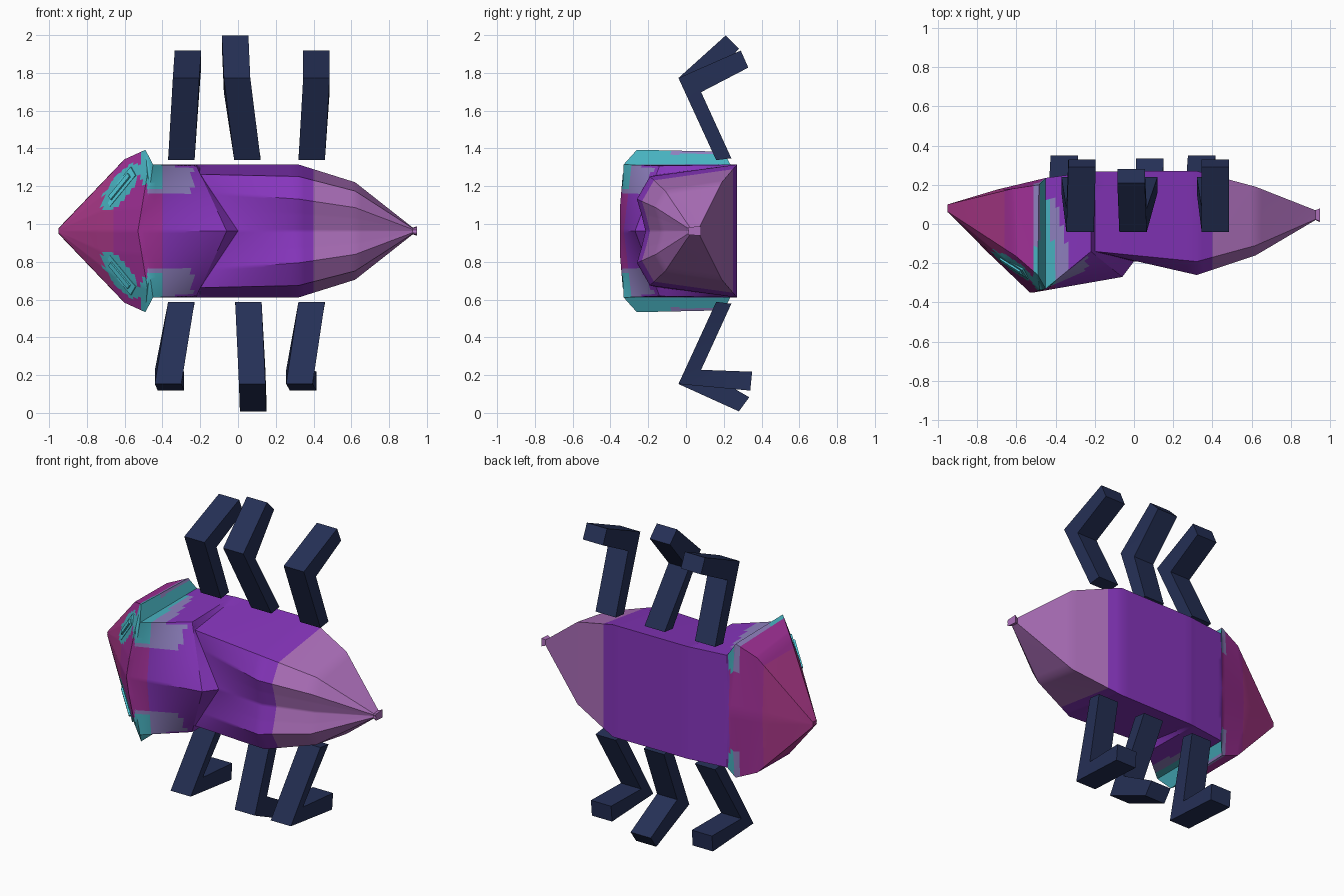
import bpy, bmesh
from mathutils import Vector

if "Cube" in bpy.data.objects:
    bpy.data.objects.remove(bpy.data.objects["Cube"])

MID = 0.963  # height of the mirror plane


def material(name, rgb):
    m = bpy.data.materials.new(name)
    m.use_nodes = True
    linear = [((c / 255 + 0.055) / 1.055) ** 2.4 for c in rgb] + [1]
    m.diffuse_color = linear
    m.node_tree.nodes["Principled BSDF"].inputs["Base Color"].default_value = linear
    return m


purple = material("purple", (134, 53, 188))
lavender = material("pale lavender", (174, 112, 188))
magenta = material("magenta", (160, 48, 150))
pink = material("deep pink", (170, 56, 136))
teal = material("teal", (72, 178, 192))
haze = material("grey lavender", (142, 128, 190))
cyan = material("bright cyan", (80, 200, 215))
navy = material("navy", (37, 48, 86))
body_materials = [purple, lavender, magenta, pink, teal, haze]


def finish(name, bm, materials):
    bmesh.ops.recalc_face_normals(bm, faces=bm.faces)
    mesh = bpy.data.meshes.new(name)
    bm.to_mesh(mesh)
    bm.free()
    for m in materials:
        mesh.materials.append(m)
    ob = bpy.data.objects.new(name, mesh)
    bpy.context.collection.objects.link(ob)
    bpy.ops.object.select_all(action="DESELECT")
    ob.select_set(True)
    bpy.context.view_layer.objects.active = ob
    bpy.ops.object.shade_smooth_by_angle(angle=0.5)


def bridge(bm, a, b):
    for i in range(len(a)):
        j = (i + 1) % len(a)
        bm.faces.new((a[i], a[j], b[j], b[i]))


# Half rings (x, y, height off the mirror plane) run from shell centre to belly centre
def tapered_ring(x, front, back, height):
    dip = height * 0.13
    return [(x, front + dip, 0), (x, front + dip / 2, height * 0.26),
            (x, front, height * 0.48), (x, front + dip * 1.5, height * 0.82),
            (x, back, height), (x, back, 0)]


def shield_ring(centre, edge, edge_height, back):
    start, end = Vector((*centre, 0)), Vector((*edge, edge_height))
    arc = [start.lerp(end, i / 3) for i in range(4)]
    return arc + [(edge[0], back, 0.352), (edge[0], back, 0)]


cheeks = [(-.74, -.15, 0), (-.72, -.155, .11), (-.665, -.175, .23),
          (-.6, -.165, .38), (-.62, .18, .36), (-.7, .175, 0)]
head_rim = [(-.53, -.35, 0), (-.51, -.35, .12), (-.48, -.335, .3),
            (-.49, -.26, .43), (-.485, .2, .42), (-.47, .23, 0)]
snout = tapered_ring(-.95, .06, .1, .015)
neck = shield_ring((-.5, -.347), (-.45, -.33), .352, .235)
shield_lip = shield_ring((-.06, -.27), (-.22, -.14), .345, .265)
shield_underside = shield_ring((0, -.19), (-.2, -.14), .3, .268)
abdomen = tapered_ring(.32, -.26, .27, .352)
rear = tapered_ring(.62, -.16, .19, .258)
tail_pinch = tapered_ring(.925, .02, .07, .018)
tail_knob = tapered_ring(.948, .01, .08, .025)
half_rings = [snout, cheeks, head_rim, neck, shield_lip, shield_underside,
              abdomen, rear, tail_pinch, tail_knob]

EYE = Vector((-.61, -.2, .23))
EYE_DIR = Vector((.13, -.085, .16)).normalized()
EYE_NORMAL = Vector((-.71, -.67, .23)).normalized()


def body_colour(c):
    x, y, h = c.x, c.y, abs(c.z - MID)
    if x > .4:
        return lavender
    # rim behind the flared head
    if -.51 < x < -.44 and h > .25 and y < .23:
        return teal if y < -.1 or x > -.478 else haze
    # glow round each eye
    p = Vector((x, y, h)) - EYE
    along = p.dot(EYE_DIR)
    across = (p - along * EYE_DIR).length
    if x < -.48 and y < -.08 and (along / .16) ** 2 + (across / .08) ** 2 < 1:
        return teal
    # fading patch on the shoulder
    if x > -.48 and h > .2 and y < .15:
        if x < -.4 - .1 * max(y + .25, 0) and h > .22:
            return teal
        if x < (-.24 if h < .34 else -.37 - .2 * y):
            return haze
    if x < -.66:
        return pink
    if x < (-.4 if y < -.1 else -.46):
        return magenta
    return purple


# Body lofted through the mirrored rings
bm = bmesh.new()
rings = []
for half in half_rings:
    mirrored = [(x, y, -h) for x, y, h in half[-2:0:-1]]
    rings.append([bm.verts.new((x, y, MID + h)) for x, y, h in half + mirrored])
for a, b in zip(rings, rings[1:]):
    bridge(bm, a, b)
bmesh.ops.subdivide_edges(bm, edges=bm.edges[:], cuts=9, use_grid_fill=True)
for cut in (.4, -.4, -.66):
    bmesh.ops.bisect_plane(bm, geom=bm.verts[:] + bm.edges[:] + bm.faces[:],
                           plane_co=(cut, 0, 0), plane_no=(1, 0, 0))
bmesh.ops.holes_fill(bm, edges=[e for e in bm.edges if e.is_boundary], sides=0)
for f in bm.faces:
    f.material_index = body_materials.index(body_colour(f.calc_center_median()))
finish("body", bm, body_materials)


# Eyes: a raised slab with a narrower slab on top
def slab(bm, side, length, width, low, high):
    u = (EYE_DIR - EYE_NORMAL * EYE_DIR.dot(EYE_NORMAL)).normalized() * length
    v = EYE_NORMAL.cross(u).normalized() * width
    layers = []
    for k in (low, high):
        base = EYE + EYE_NORMAL * k
        corners = [base - u - v, base + u - v, base + u + v, base - u + v]
        layers.append([bm.verts.new((p.x, p.y, MID + side * p.z)) for p in corners])
        bm.faces.new(layers[-1])
    bridge(bm, *layers)


for side, name in ((1, "upper_eye"), (-1, "lower_eye")):
    bm = bmesh.new()
    slab(bm, side, .115, .034, -.02, .02)
    slab(bm, side, .085, .014, .015, .03)
    finish(name, bm, [cyan])


# Legs: a bent profile swept across its width, drifting along the body
def leg(name, side, hip_x, knee_x, foot_x, foot):
    outline = [(hip_x, .16, .375), (knee_x, -.04, .81), (foot_x, *foot[0]),
               (foot_x, *foot[1]), (knee_x, .08, .735), (hip_x, .24, .385)]
    bm = bmesh.new()
    rows = [[bm.verts.new((x + w, y, MID + side * h)) for x, y, h in outline]
            for w in (-.07, .07)]
    for r in rows:
        bm.faces.new((r[0], r[1], r[4], r[5]))
        bm.faces.new(r[1:5])
    bridge(bm, *rows)
    finish(name, bm, [navy])


splayed = ((.29, .955), (.33, .865))
steep = ((.21, 1.035), (.28, .965))
low_splayed = ((.34, .845), (.35, .745))
low_steep = ((.28, .955), (.335, .88))
leg("upper_front_leg", 1, -.3, -.275, -.265, splayed)
leg("upper_middle_leg", 1, .05, -.005, -.015, steep)
leg("upper_rear_leg", 1, .39, .415, .415, splayed)
leg("lower_front_leg", -1, -.3, -.37, -.355, low_splayed)
leg("lower_middle_leg", -1, .055, .075, .08, low_steep)
leg("lower_rear_leg", -1, .39, .325, .345, low_splayed)
